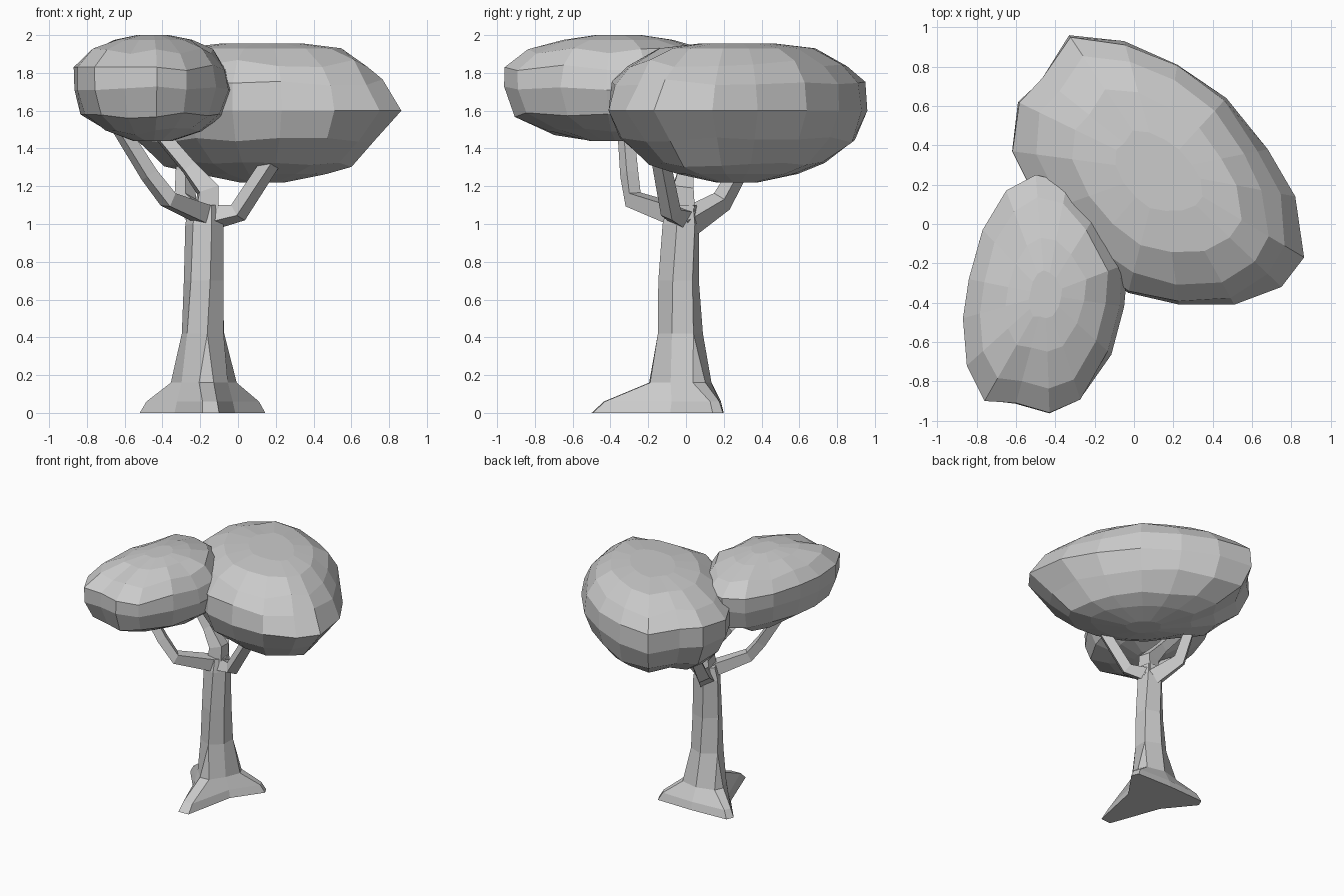
import bpy, bmesh, math, random
from mathutils import Vector

if "Cube" in bpy.data.objects:
    bpy.data.objects.remove(bpy.data.objects["Cube"])

random.seed(7)


def loft(name, rings):
    """Skin a stack of equal-length rings, cap both ends, merge coincident points."""
    bm = bmesh.new()
    loops = [[bm.verts.new(p) for p in ring] for ring in rings]
    n = len(loops[0])
    for a, b in zip(loops, loops[1:]):
        for i in range(n):
            j = (i + 1) % n
            bm.faces.new((a[i], a[j], b[j], b[i]))
    bm.faces.new(loops[0][::-1])
    bm.faces.new(loops[-1])
    bmesh.ops.remove_doubles(bm, verts=bm.verts, dist=0.001)
    bmesh.ops.recalc_face_normals(bm, faces=bm.faces)
    mesh = bpy.data.meshes.new(name)
    bm.to_mesh(mesh)
    bm.free()
    obj = bpy.data.objects.new(name, mesh)
    bpy.context.collection.objects.link(obj)
    return obj


def crown(name, outline, centre, levels):
    """Foliage blob: plan outline scaled per height; the +x tip has its own scale."""
    cx, cy = centre
    half = max(abs(x - cx) for x, y in outline)
    rings = []
    for z, body, tip in levels:
        ring = []
        for x, y in outline:
            t = min(1, max(0, ((x - cx) / half - 0.4) / 0.55))
            s = body + (tip - body) * t
            k = s if s == 1 else s * random.uniform(0.98, 1.02)
            dz = random.uniform(-0.02, 0.02) if 0.6 < s < 1 else 0
            ring.append((cx + (x - cx) * k, cy + (y - cy) * k, z + dz))
        rings.append(ring)
    return loft(name, rings)


def branch(name, points, radii):
    """Four-sided limb swept along a short path without twisting."""
    pts = [Vector(p) for p in points]
    side = (pts[-1] - pts[0]).cross(Vector((0.3, 0.2, 1))).normalized()
    rings = []
    for i, p in enumerate(pts):
        d = (pts[min(i + 1, len(pts) - 1)] - pts[max(i - 1, 0)]).normalized()
        u = (side - d * side.dot(d)).normalized()
        v = d.cross(u)
        rings.append([p + radii[i] * (u * math.cos(a) + v * math.sin(a))
                      for a in (math.pi * (0.25 + 0.5 * k) for k in range(4))])
    return loft(name, rings)


# Trunk with three flared roots (angle, reach)
roots = [(-86, 0.51), (27, 0.35), (156, 0.36)]
# height, centre x, centre y, radius, root flare, hollow between roots, half width of root, twist
sections = [(0.0, -0.18, 0.01, 0.15, 1.0, 0.19, 5, 0), (0.06, -0.18, 0.01, 0.15, 0.82, 0.175, 5, 0),
            (0.16, -0.18, -0.01, 0.17, 0.05, 0.145, 12, 0), (0.42, -0.18, -0.025, 0.125, 0, 0.115, 0, 4),
            (0.70, -0.175, -0.035, 0.115, 0, 0.105, 0, 10), (1.0, -0.175, -0.025, 0.105, 0, 0.1, 0, 16),
            (1.1, -0.17, -0.02, 0.085, 0, 0.08, 0, 16)]
trunk_rings = []
for z, cx, cy, r, flare, hollow, half, twist in sections:
    ring = []
    for k, (ang, reach) in enumerate(roots):
        rr = r + (reach - r) * flare
        nxt = roots[(k + 1) % 3][0] + (360 if k == 2 else 0)
        for a, q in ((ang - half, rr), (ang + half, rr), ((ang + nxt) / 2, hollow)):
            a = math.radians(a + twist)
            ring.append((cx + q * math.cos(a), cy + q * math.sin(a), z))
    trunk_rings.append(ring)
loft("trunk", trunk_rings)

# Branches
branch("front_left_branch", [(-0.13, 0.0, 1.03), (-0.37, -0.28, 1.13), (-0.47, -0.3, 1.26),
                             (-0.62, -0.32, 1.5)], [0.075, 0.055, 0.05, 0.045])
branch("right_branch", [(-0.17, -0.01, 1.03), (0.0, -0.08, 1.06), (0.17, -0.13, 1.32),
                        (0.2, -0.13, 1.4)], [0.075, 0.055, 0.05, 0.045])
branch("back_branch", [(-0.16, -0.02, 0.99), (-0.28, 0.19, 1.12), (-0.28, 0.28, 1.28),
                       (-0.28, 0.3, 1.42)], [0.085, 0.06, 0.05, 0.045])
branch("centre_branch", [(-0.17, -0.02, 1.04), (-0.16, -0.02, 1.18), (-0.26, 0.0, 1.3),
                         (-0.43, 0.03, 1.5)], [0.09, 0.075, 0.05, 0.045])

# Large back-right crown
crown("large_crown",
      [(0.865, -0.17), (0.82, 0.14), (0.68, 0.38), (0.47, 0.64), (0.22, 0.81),
       (-0.05, 0.93), (-0.33, 0.96), (-0.46, 0.74), (-0.59, 0.62), (-0.62, 0.37), (-0.46, 0.06),
       (-0.26, -0.17), (-0.03, -0.35), (0.23, -0.41), (0.51, -0.41), (0.75, -0.32)],
      (0.13, 0.27),
      [(1.22, 0.16, 0.16), (1.265, 0.46, 0.46), (1.32, 0.68, 0.64), (1.44, 0.91, 0.8),
       (1.6, 1, 1), (1.75, 0.99, 0.87), (1.85, 0.85, 0.76), (1.93, 0.6, 0.56), (1.955, 0.3, 0.3)])

# Smaller front-left crown
crown("small_crown",
      [(-0.03, -0.2), (-0.18, 0.07), (-0.34, 0.21), (-0.5, 0.25), (-0.65, 0.17), (-0.77, -0.03),
       (-0.84, -0.28), (-0.87, -0.48), (-0.85, -0.72), (-0.76, -0.9), (-0.6, -0.91), (-0.43, -0.96),
       (-0.27, -0.9), (-0.12, -0.66), (-0.05, -0.42)],
      (-0.45, -0.36),
      [(1.44, 0.25, 0.25), (1.49, 0.62, 0.6), (1.58, 0.9, 0.88), (1.71, 0.99, 1),
       (1.83, 1, 0.93), (1.92, 0.8, 0.75), (1.975, 0.48, 0.5), (2.0, 0.2, 0.2)])
